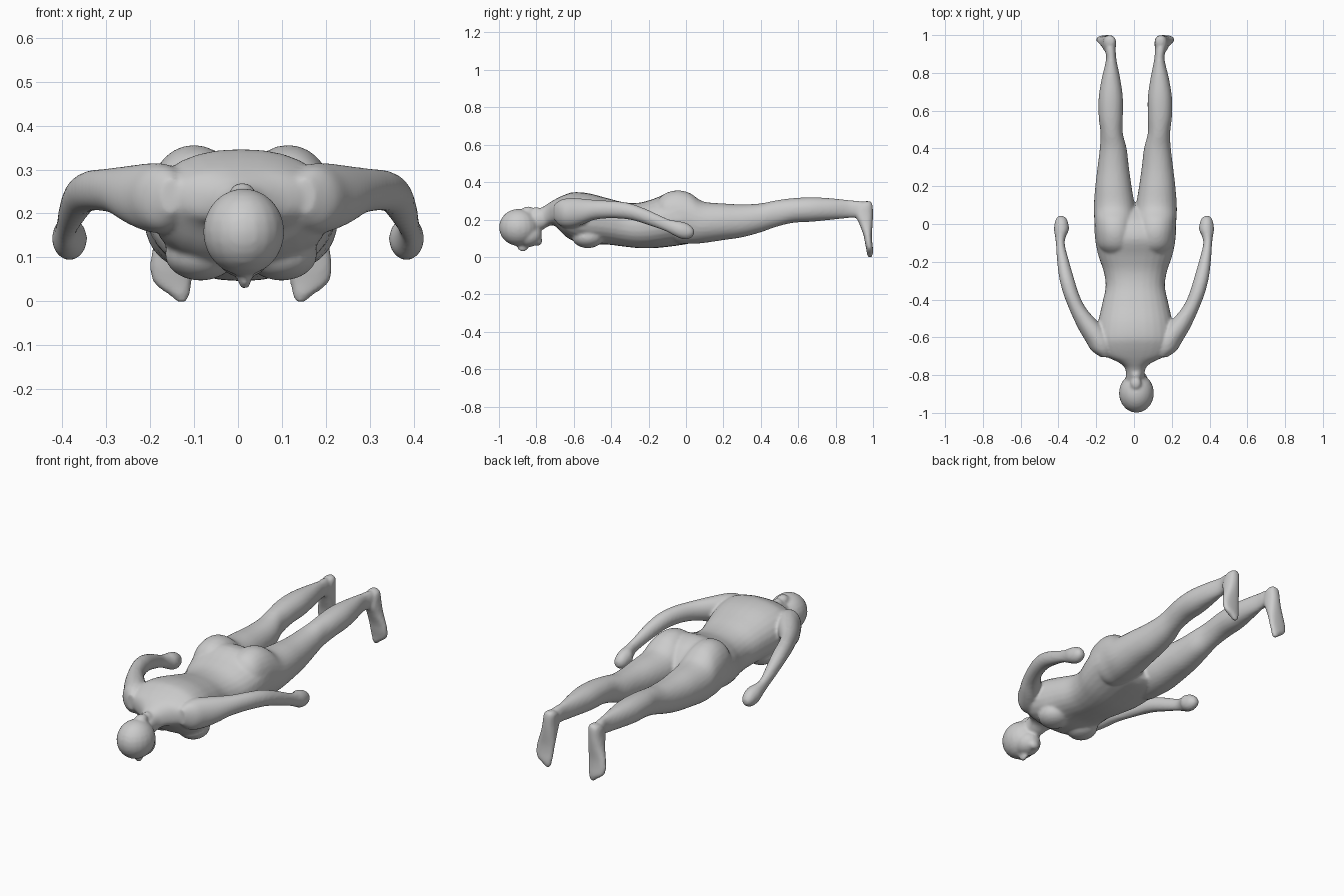
import bpy, bmesh, math
from mathutils import Vector

N = 28


def catmull(p, t):
    # smooth interpolation through a list of tuples
    i = min(int(t), len(p) - 2)
    f = t - i
    a, b, c, d = p[max(i - 1, 0)], p[i], p[i + 1], p[min(i + 2, len(p) - 1)]
    return [0.5 * (2 * q + (r - o) * f + (2 * o - 5 * q + 4 * r - s) * f * f
                   + (3 * q - o - 3 * r + s) * f ** 3) for o, q, r, s in zip(a, b, c, d)]


def loft(bm, stations, axis='Y', power=2.0, side=1, offset=0.0, sub=4):
    # stations: position along axis, then min/max of the two other directions
    rings = []
    for k in range((len(stations) - 1) * sub + 1):
        s, u0, u1, v0, v1 = catmull(stations, k / sub)
        ring = []
        for j in range(N):
            a = 2 * math.pi * j / N
            c, d = math.cos(a), math.sin(a)
            u = (u0 + u1) / 2 + (u1 - u0) / 2 * math.copysign(abs(c) ** (2 / power), c)
            v = (v0 + v1) / 2 + (v1 - v0) / 2 * math.copysign(abs(d) ** (2 / power), d)
            x = side * u + offset
            ring.append(bm.verts.new((x, s, v) if axis == 'Y' else (x, v, s)))
        rings.append(ring)
    faces = [bm.faces.new(rings[0]), bm.faces.new(rings[-1])]
    for r, q in zip(rings, rings[1:]):
        for j in range(N):
            faces.append(bm.faces.new((r[j], r[(j + 1) % N], q[(j + 1) % N], q[j])))
    bmesh.ops.recalc_face_normals(bm, faces=faces)


def blob(bm, centre, radii):
    res = bmesh.ops.create_uvsphere(bm, u_segments=20, v_segments=12, radius=1)
    for v in res['verts']:
        v.co = Vector(centre) + Vector([a * b for a, b in zip(v.co, radii)])


bm = bmesh.new()

# torso and neck
loft(bm, [
    (-.84, -.050, .050, .14, .235), (-.77, -.052, .052, .145, .265),
    (-.735, -.085, .085, .165, .287), (-.70, -.155, .155, .165, .308),
    (-.65, -.195, .195, .115, .332), (-.60, -.205, .205, .085, .346),
    (-.52, -.197, .197, .068, .340), (-.42, -.175, .175, .066, .314),
    (-.33, -.157, .157, .055, .292), (-.25, -.168, .168, .047, .290),
    (-.17, -.195, .195, .047, .312), (-.08, -.213, .213, .056, .345),
    (0, -.212, .212, .068, .325), (.05, -.17, .17, .08, .28), (.085, -.09, .09, .10, .23)],
    power=2.25, offset=.007)

# head: skull, jaw, nose, chin and knot of hair at the nape
blob(bm, (.013, -.895, .158), (.093, .105, .099))
blob(bm, (.013, -.845, .115), (.066, .075, .062))
blob(bm, (.015, -.872, .053), (.016, .028, .026))
blob(bm, (.013, -.792, .085), (.030, .024, .026))
blob(bm, (.013, -.835, .072), (.028, .014, .018))
blob(bm, (.010, -.845, .245), (.030, .035, .025))
blob(bm, (.010, -.800, .240), (.028, .030, .026))

for side in (1, -1):
    # breast
    blob(bm, (.007 + side * .092, -.525, .107), (.082, .085, .060))
    # buttock and leg
    loft(bm, [
        (-.17, .04, .15, .18, .28), (-.12, .012, .195, .12, .335),
        (-.05, .002, .212, .075, .356), (.02, .002, .217, .070, .342),
        (.09, .003, .220, .074, .297), (.20, .020, .212, .090, .286),
        (.30, .034, .200, .105, .281), (.40, .046, .188, .132, .286),
        (.48, .066, .184, .160, .302), (.57, .066, .194, .182, .314),
        (.67, .066, .194, .188, .319), (.77, .080, .178, .198, .314),
        (.87, .100, .155, .208, .304), (.92, .104, .160, .21, .300), (.975, .115, .16, .22, .29)],
        power=2.1, side=side, offset=.007)
    # foot
    loft(bm, [
        (.298, .115, .145, .955, .985), (.28, .103, .165, .925, .997),
        (.23, .102, .174, .905, 1.0), (.18, .102, .184, .925, .998),
        (.12, .104, .202, .948, .994), (.075, .108, .208, .957, .996),
        (.04, .112, .198, .964, 1.0), (.015, .117, .165, .968, .999),
        (-.002, .125, .145, .974, .993)],
        axis='Z', power=2.4, side=side, offset=.007)
    # arm and closed hand
    loft(bm, [
        (-.705, .13, .175, .20, .28), (-.67, .11, .225, .165, .305),
        (-.62, .11, .256, .155, .315), (-.56, .15, .292, .170, .312),
        (-.50, .208, .321, .195, .306), (-.44, .258, .347, .205, .302),
        (-.37, .292, .374, .206, .298), (-.29, .317, .395, .197, .284),
        (-.20, .343, .407, .170, .250), (-.11, .366, .413, .138, .208),
        (-.065, .360, .418, .115, .195), (-.03, .344, .424, .098, .190),
        (.005, .348, .420, .094, .180), (.030, .358, .412, .104, .163),
        (.043, .375, .398, .12, .145)],
        side=side)

mesh = bpy.data.meshes.new("human_body")
bm.to_mesh(mesh)
bm.free()
body = bpy.data.objects.new("human_body", mesh)
bpy.context.collection.objects.link(body)

# fuse the parts into one smooth skin
fuse = body.modifiers.new("fuse", 'REMESH')
fuse.mode = 'VOXEL'
fuse.voxel_size = .008
fuse.use_smooth_shade = True
soften = body.modifiers.new("soften", 'SMOOTH')
soften.factor = .5
soften.iterations = 5
